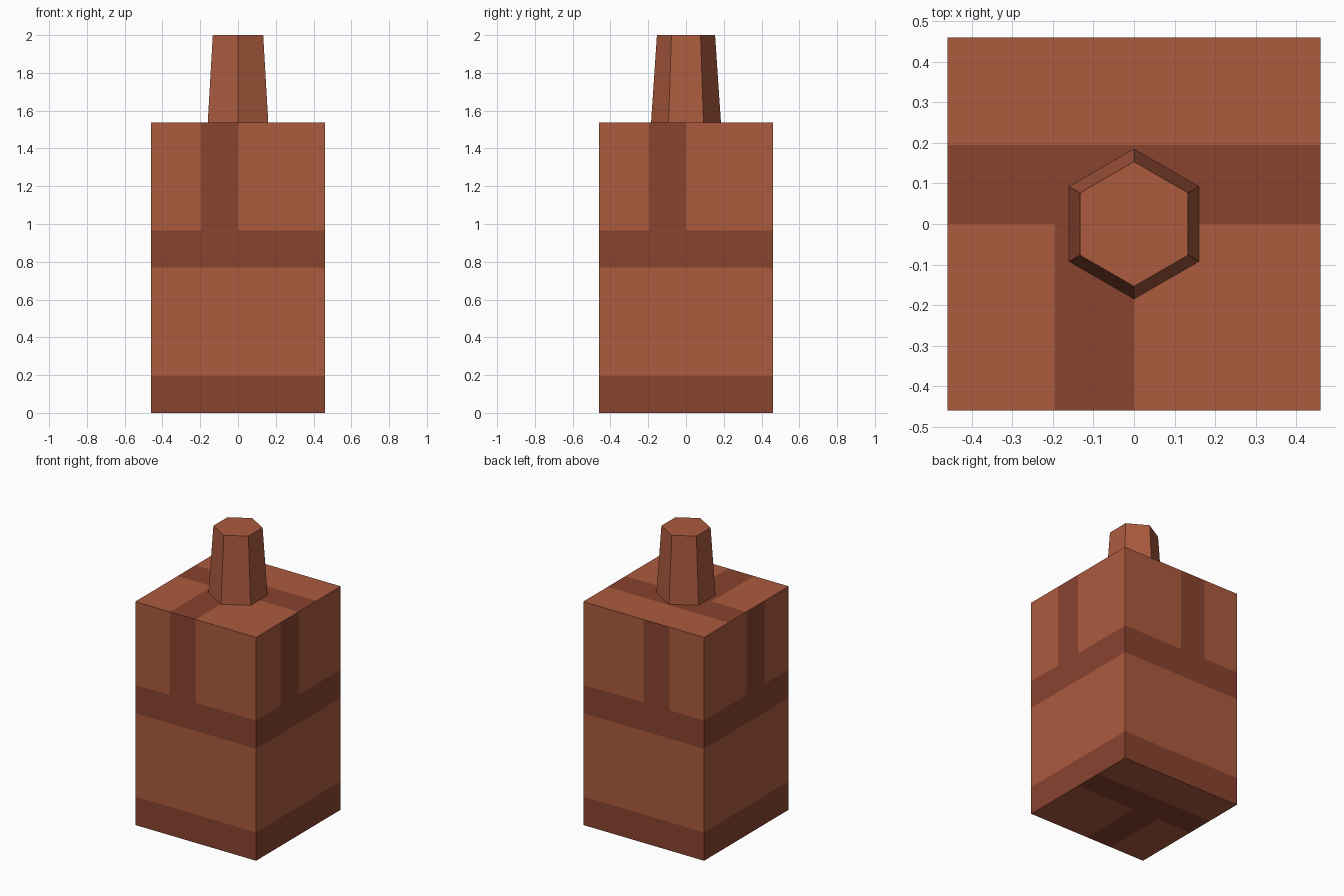
import bpy, bmesh
from mathutils import Vector

if "Cube" in bpy.data.objects:
    bpy.data.objects.remove(bpy.data.objects["Cube"], do_unlink=True)

HALF, BODY_TOP, TOP = 0.46, 1.537, 2.0
JOINT = 0.195               # mortar joint width
BAND_LOW, BAND_HIGH = 0.77, 0.965


def srgb(*rgb):
    return tuple(((c / 255 + 0.055) / 1.055) ** 2.4 for c in rgb) + (1.0,)


def material(name, colour):
    m = bpy.data.materials.new(name)
    m.use_nodes = True
    m.diffuse_color = colour
    m.node_tree.nodes["Principled BSDF"].inputs["Base Color"].default_value = colour
    return m


brick = material("brick", srgb(172, 91, 63))
mortar = material("dark mortar", srgb(137, 67, 47))


def add_object(name, bm, materials):
    mesh = bpy.data.meshes.new(name)
    bm.to_mesh(mesh)
    bm.free()
    for m in materials:
        mesh.materials.append(m)
    obj = bpy.data.objects.new(name, mesh)
    bpy.context.collection.objects.link(obj)
    return obj


def is_mortar(face):
    c, n = face.calc_center_median(), face.normal
    if abs(n.z) > 0.5:      # ends: one course line and one joint towards the front
        return 0 < c.y < JOINT or (c.y < 0 and -JOINT < c.x < 0)
    along = c.y if abs(n.x) > 0.5 else c.x
    return (c.z < JOINT or BAND_LOW < c.z < BAND_HIGH
            or (c.z > BAND_HIGH and -JOINT < along < 0))


# Brick body, cut along the mortar lines
bm = bmesh.new()
bmesh.ops.create_cube(bm, size=1)
for v in bm.verts:
    v.co = (v.co.x * 2 * HALF, v.co.y * 2 * HALF, (v.co.z + 0.5) * BODY_TOP)
cuts = {0: (-JOINT, 0), 1: (-JOINT, 0, JOINT), 2: (JOINT, BAND_LOW, BAND_HIGH)}
for axis, positions in cuts.items():
    normal = Vector((0, 0, 0))
    normal[axis] = 1
    for p in positions:
        bmesh.ops.bisect_plane(bm, geom=bm.verts[:] + bm.edges[:] + bm.faces[:],
                               plane_co=normal * p, plane_no=normal)
bm.normal_update()
for f in bm.faces:
    f.material_index = int(is_mortar(f))
add_object("brick_body", bm, [brick, mortar])

# Tapered six-sided chimney pot, corners towards front and back
bm = bmesh.new()
bmesh.ops.create_cone(bm, cap_ends=True, segments=6, radius1=0.185,
                      radius2=0.154, depth=TOP - BODY_TOP)
for v in bm.verts:
    v.co.z += (TOP + BODY_TOP) / 2
add_object("chimney_pot", bm, [brick])
